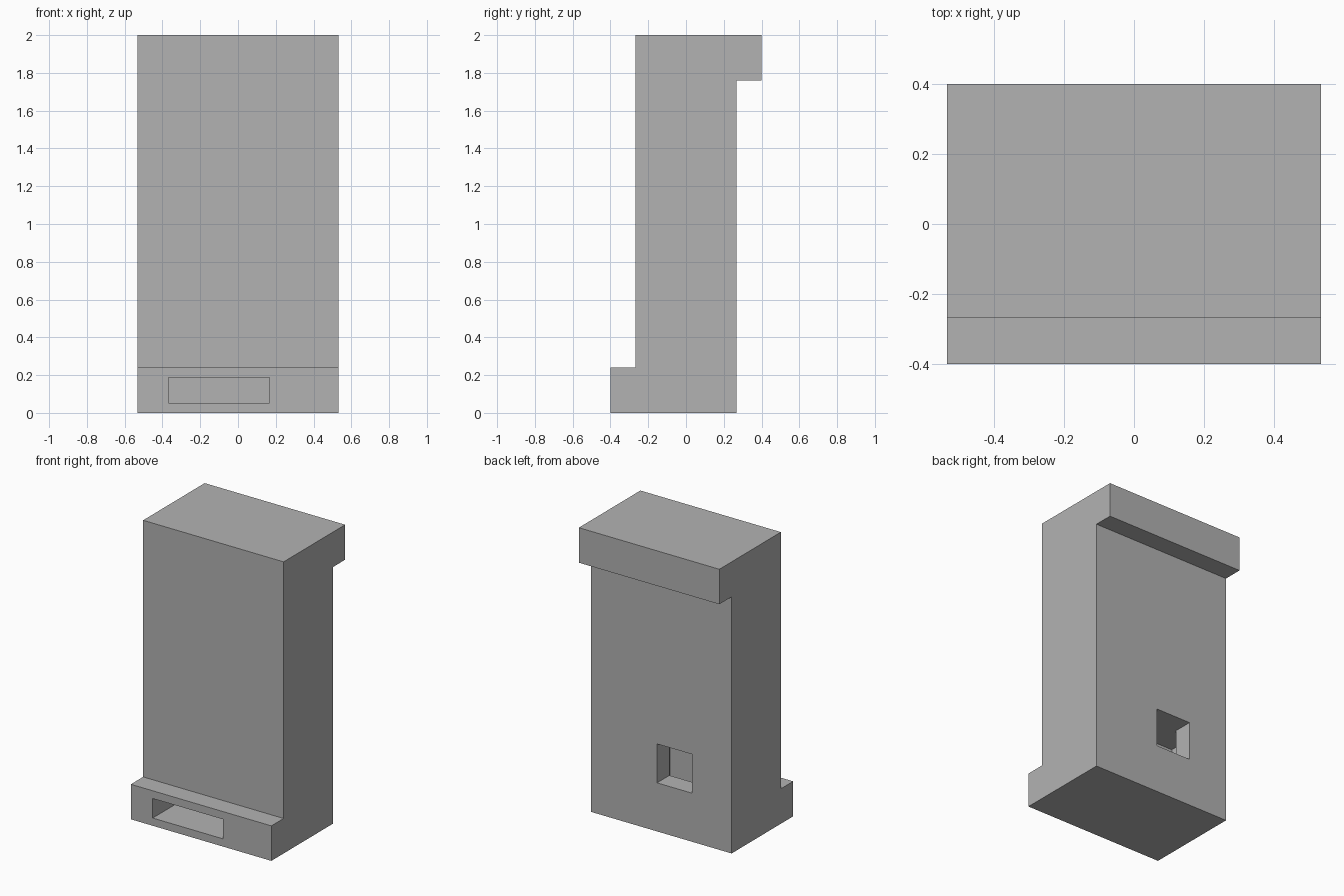
import bpy
import bmesh

default = bpy.data.objects.get("Cube")
if default:
    bpy.data.objects.remove(default, do_unlink=True)

GREY = (0.448, 0.448, 0.448, 1)
grey = bpy.data.materials.new("plain grey")
grey.use_nodes = True
grey.diffuse_color = GREY
grey.node_tree.nodes["Principled BSDF"].inputs["Base Color"].default_value = GREY


def extrude_profile(name, profile, x0, x1):
    """Solid made by sweeping a (y, z) outline from x0 to x1."""
    bm = bmesh.new()
    face = bm.faces.new([bm.verts.new((x0, y, z)) for y, z in profile])
    swept = bmesh.ops.extrude_face_region(bm, geom=[face])["geom"]
    moved = [v for v in swept if isinstance(v, bmesh.types.BMVert)]
    bmesh.ops.translate(bm, verts=moved, vec=(x1 - x0, 0, 0))
    bmesh.ops.recalc_face_normals(bm, faces=bm.faces)
    mesh = bpy.data.meshes.new(name)
    bm.to_mesh(mesh)
    bm.free()
    mesh.materials.append(grey)
    obj = bpy.data.objects.new(name, mesh)
    bpy.context.collection.objects.link(obj)
    return obj


def cut(target, cutter):
    """Subtract the cutter for good, then discard it."""
    mod = target.modifiers.new("cut", 'BOOLEAN')
    mod.operation, mod.solver, mod.object = 'DIFFERENCE', 'EXACT', cutter
    bpy.context.view_layer.objects.active = target
    bpy.ops.object.modifier_apply(modifier=mod.name)
    bpy.data.objects.remove(cutter, do_unlink=True)


W, OUT, BODY = 0.533, 0.4, 0.267
LOW, HIGH, TOP = 0.24, 1.76, 2.0

# Tall body with a front foot ledge and a rear top overhang
body = extrude_profile("cabinet_body", [
    (-OUT, 0), (BODY, 0), (BODY, HIGH), (OUT, HIGH),
    (OUT, TOP), (-BODY, TOP), (-BODY, LOW), (-OUT, LOW)], -W, W)

# Front slot running back into an upright inner shaft
SLOT_Z0, SLOT_Z1, SHAFT_TOP = 0.053, 0.187, 0.6
SHAFT_FRONT, SHAFT_BACK = -0.067, 0.133
cut(body, extrude_profile("slot_and_shaft_cutter", [
    (-0.5, SLOT_Z0), (SHAFT_BACK, SLOT_Z0), (SHAFT_BACK, SHAFT_TOP),
    (SHAFT_FRONT, SHAFT_TOP), (SHAFT_FRONT, SLOT_Z1), (-0.5, SLOT_Z1)],
    -0.367, 0.167))

# Square rear window opening into the shaft
cut(body, extrude_profile("rear_window_cutter", [
    (0.05, 0.333), (0.35, 0.333), (0.35, SHAFT_TOP), (0.05, SHAFT_TOP)],
    -0.233, 0.033))
